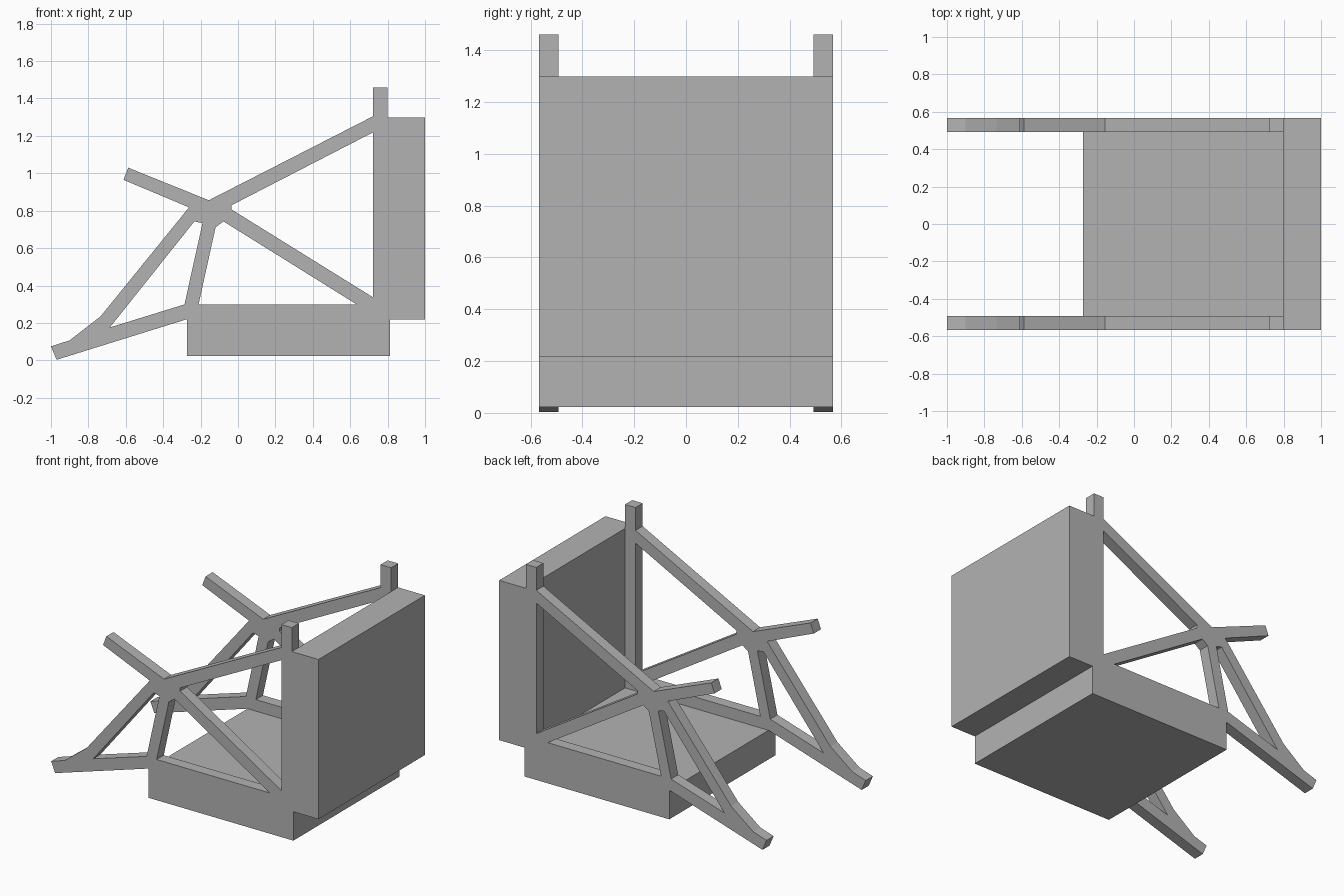
import bpy
import bmesh
from math import radians
from mathutils import Matrix

cube = bpy.data.objects.get("Cube")
if cube:
    bpy.data.objects.remove(cube, do_unlink=True)

HALF_WIDTH = 0.568
FRAME_THICKNESS = 0.076

grey = bpy.data.materials.new("plain grey")
grey.use_nodes = True
grey.diffuse_color = (0.45, 0.45, 0.45, 1)
grey.node_tree.nodes["Principled BSDF"].inputs["Base Color"].default_value = grey.diffuse_color


def add_object(name, mesh):
    obj = bpy.data.objects.new(name, mesh)
    bpy.context.collection.objects.link(obj)
    mesh.materials.clear()
    mesh.materials.append(grey)
    return obj


def add_box(name, x0, x1, z0, z1):
    """Full-width box between two x and two z positions."""
    bm = bmesh.new()
    bmesh.ops.create_cube(bm, size=1)
    bmesh.ops.scale(bm, vec=(x1 - x0, 2 * HALF_WIDTH, z1 - z0), verts=bm.verts)
    bmesh.ops.translate(bm, vec=((x0 + x1) / 2, 0, (z0 + z1) / 2), verts=bm.verts)
    mesh = bpy.data.meshes.new(name)
    bm.to_mesh(mesh)
    bm.free()
    return add_object(name, mesh)


def add_side_frame(name, loops, y):
    """Extruded side profile: the first loop is the outline, the rest are openings."""
    curve = bpy.data.curves.new(name + "_profile", "CURVE")
    curve.dimensions = "2D"
    curve.fill_mode = "BOTH"
    curve.extrude = FRAME_THICKNESS / 2
    for loop in loops:
        spline = curve.splines.new("POLY")
        spline.points.add(len(loop) - 1)
        for point, (x, z) in zip(spline.points, loop):
            point.co = (x, z, 0, 1)
        spline.use_cyclic_u = True
    helper = bpy.data.objects.new(name + "_helper", curve)
    bpy.context.collection.objects.link(helper)
    depsgraph = bpy.context.evaluated_depsgraph_get()
    mesh = bpy.data.meshes.new_from_object(helper.evaluated_get(depsgraph))
    bpy.data.objects.remove(helper, do_unlink=True)

    # Weld the caps to the walls and stand the profile upright
    bm = bmesh.new()
    bm.from_mesh(mesh)
    bmesh.ops.remove_doubles(bm, verts=bm.verts, dist=0.0005)
    bmesh.ops.transform(bm, verts=bm.verts,
                        matrix=Matrix.Translation((0, y, 0)) @ Matrix.Rotation(radians(90), 4, "X"))
    bmesh.ops.recalc_face_normals(bm, faces=bm.faces)
    for face in bm.faces:
        face.smooth = False
    bm.to_mesh(mesh)
    bm.free()
    mesh.name = name
    return add_object(name, mesh)


# Floor box and upright rear box
add_box("base_box", -0.273, 0.812, 0.023, 0.22)
add_box("back_box", 0.80, 1.0, 0.218, 1.298)

# Side frame: outline, then the three openings between the struts
outline = [(-1.0, 0.075), (-0.9, 0.107), (-0.735, 0.235), (-0.262, 0.818),
           (-0.612, 0.965), (-0.587, 1.03), (-0.156, 0.856), (0.722, 1.305),
           (0.722, 1.46), (0.80, 1.46), (0.80, 0.22), (-0.273, 0.22), (-0.97, 0.003)]
leg_opening = [(-0.685, 0.176), (-0.286, 0.299), (-0.19, 0.733), (-0.233, 0.743)]
lower_opening = [(-0.211, 0.298), (0.636, 0.298), (-0.078, 0.743), (-0.12, 0.711)]
upper_opening = [(0.722, 0.337), (0.722, 1.219), (-0.035, 0.829), (-0.035, 0.807)]
loops = [outline, leg_opening, lower_opening, upper_opening]

for side, sign in (("left", 1), ("right", -1)):
    add_side_frame(f"side_frame_{side}", loops, sign * (HALF_WIDTH - FRAME_THICKNESS / 2))
